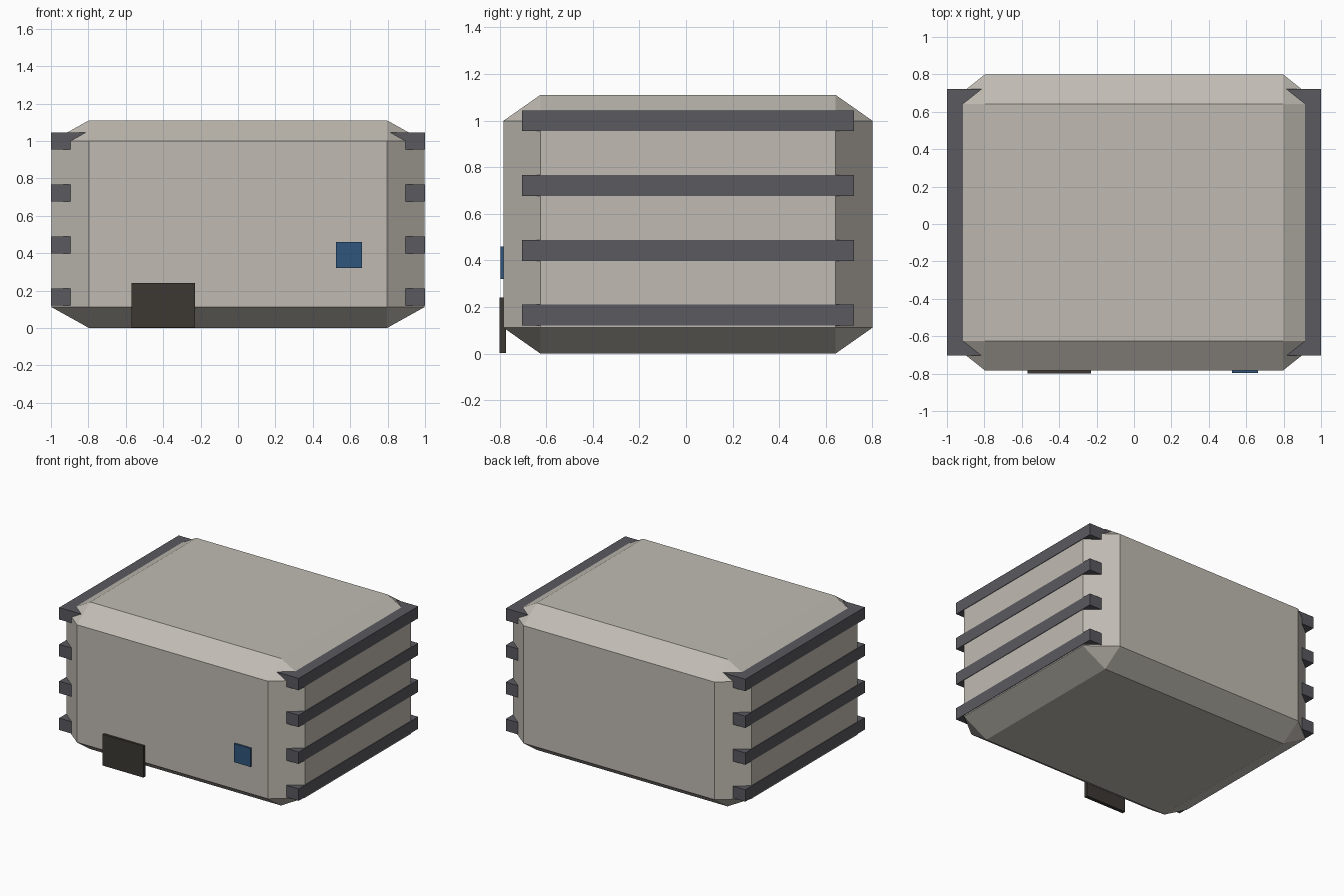
import bpy, bmesh
from mathutils import Vector

if "Cube" in bpy.data.objects:
    bpy.data.objects.remove(bpy.data.objects["Cube"])


def material(name, rgb):
    m = bpy.data.materials.new(name)
    m.diffuse_color = (*rgb, 1)
    m.use_nodes = True
    m.node_tree.nodes["Principled BSDF"].inputs["Base Color"].default_value = m.diffuse_color
    return m


def box(name, lo, hi, mat, chamfer=0.0):
    """Box between two corners; chamfer is a fraction of each dimension."""
    lo, hi = Vector(lo), Vector(hi)
    bm = bmesh.new()
    bmesh.ops.create_cube(bm, size=1)
    if chamfer:
        bmesh.ops.bevel(bm, geom=bm.edges[:], offset=chamfer, offset_type='OFFSET',
                        segments=1, profile=0.5, affect='EDGES')
    bmesh.ops.scale(bm, vec=hi - lo, verts=bm.verts)
    bmesh.ops.translate(bm, vec=(lo + hi) / 2, verts=bm.verts)
    me = bpy.data.meshes.new(name)
    bm.to_mesh(me)
    bm.free()
    me.materials.append(mat)
    ob = bpy.data.objects.new(name, me)
    bpy.context.collection.objects.link(ob)
    return ob


stone = material("pale_stone", (0.53, 0.50, 0.45))
metal = material("dark_metal", (0.10, 0.10, 0.115))
wood = material("dark_door", (0.045, 0.04, 0.033))
glass = material("blue_glass", (0.03, 0.09, 0.20))

# main chamfered block
box("body", (-0.996, -0.783, 0), (0.996, 0.80, 1.11), stone, 0.1)

# horizontal bands running through the block, showing at both ends
for i in range(4):
    z = 0.165 + i * 0.278
    box(f"band_{i + 1}", (-1, -0.704, z - 0.045), (1, 0.721, z + 0.045), metal)

# front door and small window
box("door", (-0.57, -0.80, 0.003), (-0.23, -0.773, 0.24), wood)
box("window", (0.525, -0.796, 0.32), (0.663, -0.775, 0.46), glass)
